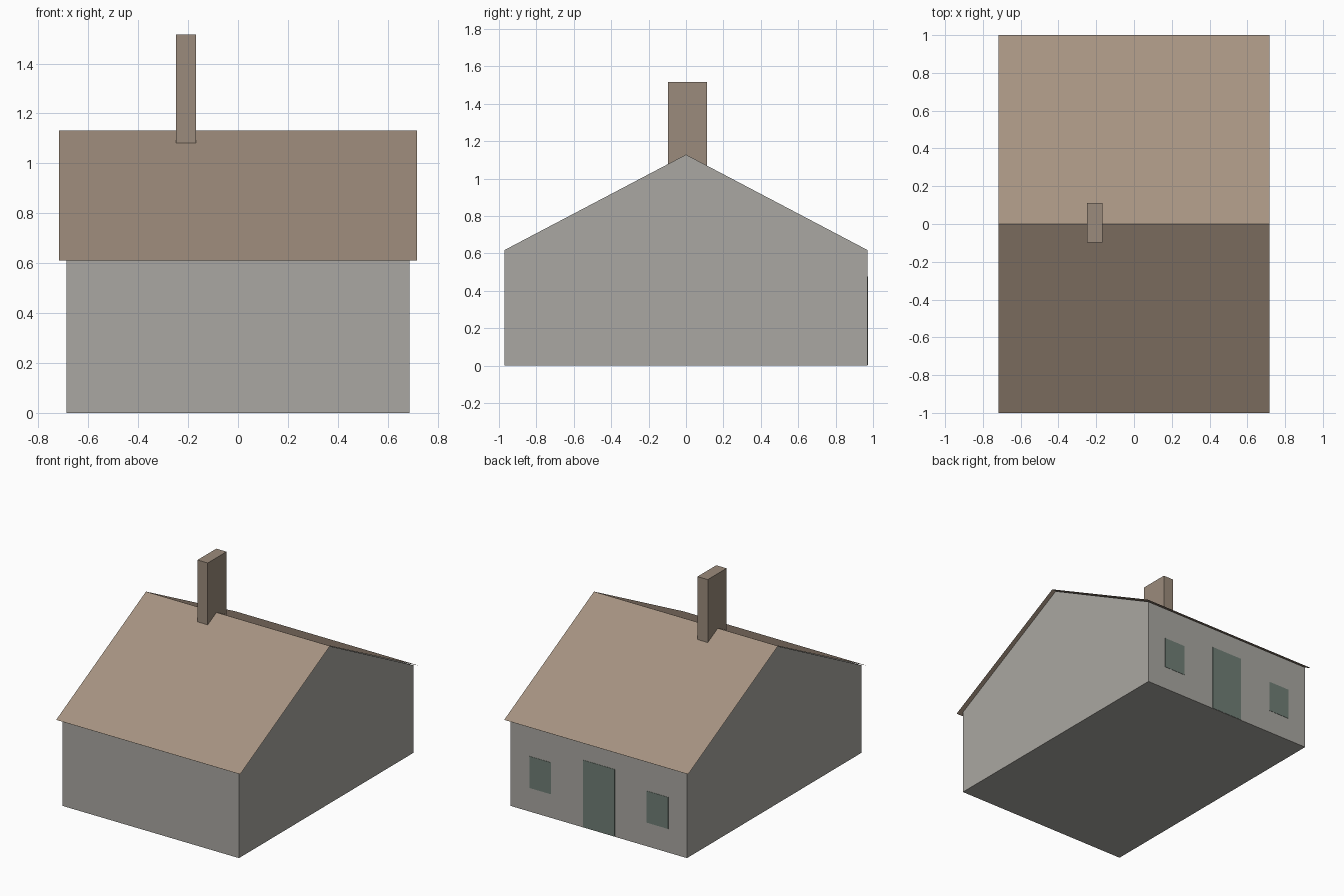
import bpy
import bmesh
from mathutils import Vector

cube = bpy.data.objects.get("Cube")
if cube:
    bpy.data.objects.remove(cube, do_unlink=True)


def material(name, rgb):
    mat = bpy.data.materials.new(name)
    mat.use_nodes = True
    color = (*rgb, 1)
    mat.diffuse_color = color
    mat.node_tree.nodes["Principled BSDF"].inputs["Base Color"].default_value = color
    return mat


def add_object(name, bm, mat):
    mesh = bpy.data.meshes.new(name)
    bm.to_mesh(mesh)
    bm.free()
    mesh.materials.append(mat)
    obj = bpy.data.objects.new(name, mesh)
    bpy.context.collection.objects.link(obj)
    return obj


def box(name, low, high, mat):
    low, high = Vector(low), Vector(high)
    bm = bmesh.new()
    bmesh.ops.create_cube(bm, size=1)
    bmesh.ops.scale(bm, vec=high - low, verts=bm.verts)
    bmesh.ops.translate(bm, vec=(low + high) / 2, verts=bm.verts)
    return add_object(name, bm, mat)


stone = material("grey stone", (0.40, 0.39, 0.36))
tiles = material("brown roof", (0.38, 0.29, 0.22))
brick = material("brown chimney", (0.33, 0.26, 0.20))
paint = material("green paint", (0.16, 0.21, 0.18))

HALF_X, HALF_Y = 0.687, 0.97
ROOF_X, ROOF_Y = 0.717, 1.0
EAVE, RIDGE = 0.61, 1.132

# Gabled house body, extruded along x
bm = bmesh.new()
outline = [(-HALF_Y, 0), (HALF_Y, 0), (HALF_Y, 0.618), (0, 1.128), (-HALF_Y, 0.618)]
gable = bm.faces.new([bm.verts.new((-HALF_X, y, z)) for y, z in outline])
ext = bmesh.ops.extrude_face_region(bm, geom=[gable])
moved = [v for v in ext["geom"] if isinstance(v, bmesh.types.BMVert)]
bmesh.ops.translate(bm, vec=(2 * HALF_X, 0, 0), verts=moved)
bmesh.ops.recalc_face_normals(bm, faces=bm.faces)
add_object("house_walls", bm, stone)

# Thin roof sheet with a small overhang
bm = bmesh.new()
rows = [[bm.verts.new((x, y, z)) for x in (-ROOF_X, ROOF_X)]
        for y, z in ((-ROOF_Y, EAVE), (0, RIDGE), (ROOF_Y, EAVE))]
for a, b in zip(rows, rows[1:]):
    bm.faces.new((a[0], a[1], b[1], b[0]))
add_object("roof", bm, tiles)

# Chimney straddling the ridge
box("chimney", (-0.248, -0.097, 1.0), (-0.168, 0.112, 1.517), brick)

# Door and windows on the back wall, as thin plates
back = HALF_Y + 0.002
box("door", (-0.124, HALF_Y - 0.002, 0.002), (0.124, back, 0.475), paint)
for side, x in (("left", 0.457), ("right", -0.457)):
    box(side + "_window", (x - 0.084, HALF_Y - 0.002, 0.167),
        (x + 0.084, back, 0.39), paint)
